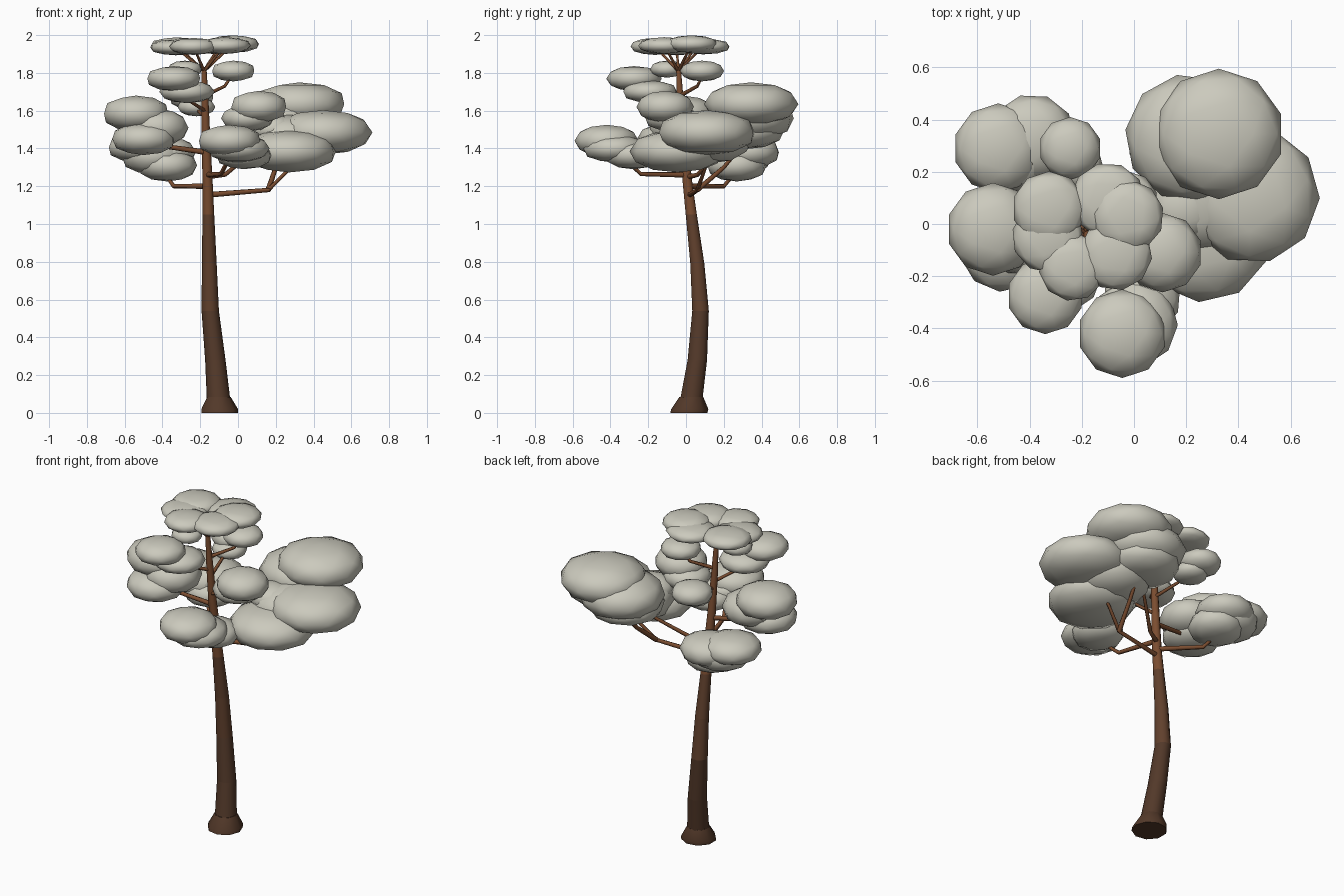
import bpy, bmesh
from math import cos, sin, pi, copysign
from mathutils import Vector

if "Cube" in bpy.data.objects:
    bpy.data.objects.remove(bpy.data.objects["Cube"])


def material(name, rgb):
    m = bpy.data.materials.new(name)
    m.diffuse_color = (*rgb, 1)
    m.use_nodes = True
    m.node_tree.nodes["Principled BSDF"].inputs["Base Color"].default_value = m.diffuse_color
    return m


DARK = material("bark_dark", (0.085, 0.04, 0.022))
MID = material("bark_mid", (0.12, 0.052, 0.026))
WARM = material("bark_warm", (0.20, 0.075, 0.03))
LEAF = material("leaf_grey", (0.60, 0.59, 0.51))


def finish(name, bm, mat):
    me = bpy.data.meshes.new(name)
    bm.to_mesh(me)
    bm.free()
    ob = bpy.data.objects.new(name, me)
    bpy.context.collection.objects.link(ob)
    me.materials.append(mat)
    for p in me.polygons:
        p.use_smooth = len(p.vertices) < 5
    return ob


def tube(name, pts, radii, sides, mat, upright=False):
    """Tapered tube through points, with capped ends."""
    bm = bmesh.new()
    pts = [Vector(p) for p in pts]
    rings = []
    for i, p in enumerate(pts):
        t = pts[min(i + 1, len(pts) - 1)] - pts[max(i - 1, 0)]
        q = Vector((0, 0, 1)).rotation_difference(Vector((0, 0, 1)) if upright else t)
        rings.append([bm.verts.new(p + q @ Vector((radii[i] * cos(2 * pi * k / sides),
                      radii[i] * sin(2 * pi * k / sides), 0))) for k in range(sides)])
    for a, b in zip(rings, rings[1:]):
        for k in range(sides):
            n = (k + 1) % sides
            bm.faces.new((a[k], a[n], b[n], b[k]))
    bm.faces.new(rings[0][::-1])
    bm.faces.new(rings[-1])
    return finish(name, bm, mat)


def clump(name, blobs):
    """Flattened, slightly boxy leaf masses: x, y, z, horizontal radius, half height."""
    bm = bmesh.new()
    for i, (x, y, z, r, h) in enumerate(blobs):
        vs = bmesh.ops.create_icosphere(bm, subdivisions=2, radius=1)["verts"]
        a = i * 0.9
        for v in vs:
            c = v.co.copy()
            v.co = (x + r * (c.x * cos(a) - c.y * sin(a)),
                    y + r * (c.x * sin(a) + c.y * cos(a)),
                    z + h * copysign(abs(c.z) ** .85, c.z))
    return finish(name, bm, LEAF)


# Trunk: flared foot, then stacked tapering sections
tube("trunk_foot", [(-.10, .015, 0), (-.10, .02, .02), (-.103, .028, .085)],
     [.1, .1, .064], 9, DARK, True)
tr = [(-.103, .028, .07), (-.12, .06, .28), (-.147, .077, .54), (-.152, .06, .79),
      (-.157, .028, 1.05), (-.16, .01, 1.2), (-.168, -.01, 1.4), (-.175, -.03, 1.65),
      (-.18, -.04, 1.83)]
rad = [.062, .054, .046, .039, .031, .027, .024, .019, .013]
for i in range(len(tr) - 1):
    tube(f"trunk_section_{i + 1}", tr[i:i + 2], rad[i:i + 2], 10,
         DARK if i < 2 else MID if i < 4 else WARM, True)

# Branches leading to each clump
branches = {
    "right": [[(-.15, .02, 1.155), (.16, .06, 1.18), (.27, .1, 1.29), (.42, .11, 1.45)],
              [(.16, .06, 1.18), (.2, .2, 1.3), (.22, .3, 1.42)],
              [(-.16, .01, 1.25), (-.07, .06, 1.26), (.1, .2, 1.4)]],
    "left_back": [[(-.16, .02, 1.2), (-.34, .2, 1.2), (-.39, .26, 1.27)]],
    "front": [[(-.16, .0, 1.26), (-.09, -.24, 1.265), (-.03, -.36, 1.38)]],
    "left": [[(-.17, -.01, 1.38), (-.38, -.04, 1.41), (-.5, -.04, 1.48)]],
    "upper": [[(-.17, -.02, 1.45), (-.05, -.07, 1.5), (.08, -.1, 1.58)],
              [(-.17, -.02, 1.56), (-.22, .2, 1.61), (-.24, .27, 1.66)],
              [(-.175, -.03, 1.6), (-.27, -.18, 1.66), (-.33, -.26, 1.75)],
              [(-.175, -.03, 1.68), (-.07, .06, 1.73), (-.03, .09, 1.79)]],
}
for name, paths in branches.items():
    r0 = .011 if name == "upper" else .015
    for i, path in enumerate(paths):
        tube(f"{name}_branch_{i + 1}", path,
             [r0 * (1 - .2 * k) for k in range(len(path))], 6, WARM)

# Crown: ring of flat leaf pads carried on thin twigs
crown = [(-.325, .06, 1.945, .142, .043), (-.1, .09, 1.94, .145, .042),
         (-.025, .03, 1.953, .14, .046), (-.07, -.115, 1.945, .14, .044),
         (-.235, -.165, 1.94, .13, .045), (-.33, -.05, 1.935, .138, .042)]
clump("crown_leaves", crown)
for i, c in enumerate(crown):
    base = Vector((-.18, -.04, 1.81))
    tube(f"crown_twig_{i + 1}", [base, base.lerp(Vector(c[:3]), .55), c[:3]],
         [.009, .007, .005], 6, WARM)

# Leaf clumps below the crown
clump("right_leaves", [
    (.325, .345, 1.635, .25, .115), (.45, .11, 1.485, .262, .118),
    (.27, -.045, 1.385, .255, .112), (.21, .33, 1.56, .245, .12),
    (.2, .3, 1.49, .22, .095), (.27, .12, 1.45, .23, .13)])
clump("left_back_leaves", [
    (-.52, .29, 1.405, .172, .08), (-.39, .33, 1.38, .168, .085),
    (-.45, .29, 1.36, .17, .1), (-.375, .27, 1.31, .16, .085)])
clump("left_leaves", [
    (-.54, -.02, 1.585, .178, .095), (-.43, -.03, 1.51, .168, .1),
    (-.5, -.09, 1.45, .17, .085)])
clump("front_leaves", [
    (-.045, -.42, 1.44, .17, .085), (.0, -.38, 1.4, .168, .075),
    (.03, -.28, 1.365, .15, .075)])
clump("inner_right_leaves", [
    (.11, -.11, 1.62, .152, .085), (.05, -.08, 1.56, .14, .07), (.19, .06, 1.5, .13, .08)])
clump("inner_back_leaves", [(-.245, .29, 1.67, .12, .065), (-.22, .23, 1.62, .1, .05)])
clump("upper_left_leaves", [
    (-.34, -.275, 1.77, .147, .066), (-.27, -.19, 1.7, .147, .06),
    (-.28, -.1, 1.82, .09, .045)])
clump("upper_back_leaves", [(-.025, .085, 1.81, .117, .055)])
